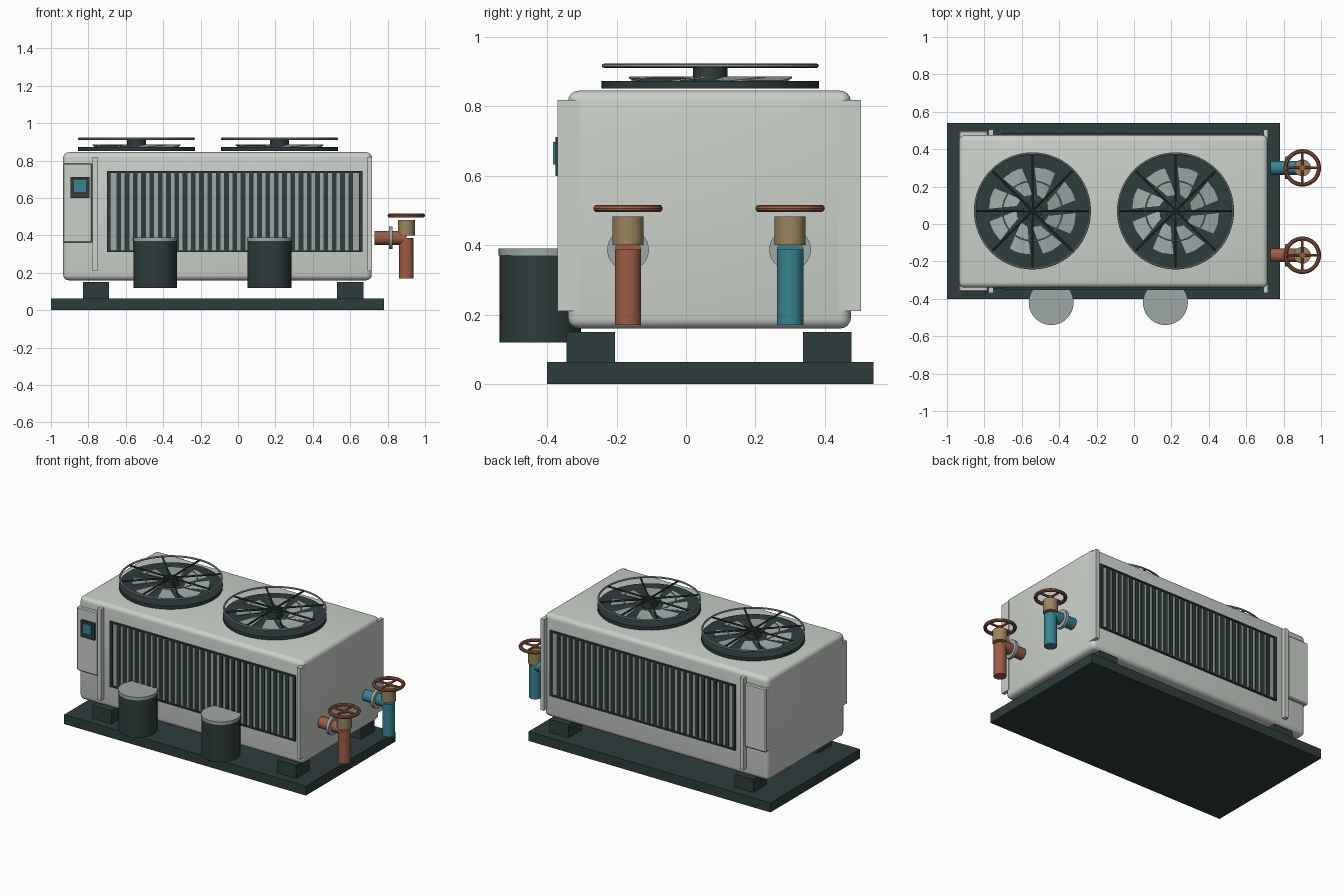
import bpy, bmesh
from math import radians, pi, cos, sin
from mathutils import Matrix, Vector

if "Cube" in bpy.data.objects:
    bpy.data.objects.remove(bpy.data.objects["Cube"])


def material(name, rgb):
    m = bpy.data.materials.new(name)
    m.use_nodes = True
    m.diffuse_color = (*rgb, 1)
    m.node_tree.nodes["Principled BSDF"].inputs["Base Color"].default_value = (*rgb, 1)
    return m


PALE = material("pale casing", (0.60, 0.635, 0.59))
DARK = material("dark green steel", (0.027, 0.047, 0.045))
GREY = material("metal grey", (0.34, 0.39, 0.39))
COPPER = material("copper", (0.34, 0.11, 0.062))
TEAL = material("teal", (0.042, 0.23, 0.28))
BRASS = material("brass", (0.33, 0.23, 0.11))


def finish(name, bm, mat, smooth=False):
    bmesh.ops.recalc_face_normals(bm, faces=bm.faces)
    mesh = bpy.data.meshes.new(name)
    bm.to_mesh(mesh)
    bm.free()
    mesh.materials.append(mat)
    ob = bpy.data.objects.new(name, mesh)
    bpy.context.collection.objects.link(ob)
    if smooth:
        bpy.ops.object.select_all(action='DESELECT')
        ob.select_set(True)
        bpy.context.view_layer.objects.active = ob
        bpy.ops.object.shade_smooth_by_angle(angle=radians(35))
    return ob


def add_box(bm, lo, hi):
    lo, hi = Vector(lo), Vector(hi)
    mat = Matrix.Translation((lo + hi) / 2) @ Matrix.Diagonal((*(hi - lo), 1))
    bmesh.ops.create_cube(bm, size=1, matrix=mat)


def box(name, lo, hi, mat, bevel=0, segments=1):
    bm = bmesh.new()
    add_box(bm, lo, hi)
    if bevel:
        bmesh.ops.bevel(bm, geom=bm.edges[:], offset=bevel, segments=segments,
                        profile=0.5, affect='EDGES')
    return finish(name, bm, mat, segments > 1)


def add_rod(bm, a, b, r, sides=32):
    a, b = Vector(a), Vector(b)
    turn = (b - a).to_track_quat('Z', 'Y').to_matrix().to_4x4()
    bmesh.ops.create_cone(bm, cap_ends=True, segments=sides, radius1=r, radius2=r,
                          depth=(b - a).length,
                          matrix=Matrix.Translation((a + b) / 2) @ turn)


def rod(name, a, b, r, mat, sides=32):
    bm = bmesh.new()
    add_rod(bm, a, b, r, sides)
    return finish(name, bm, mat, True)


def ring(name, centre, r, tube, mat, steps=48):
    bm = bmesh.new()
    sides = 10
    c = Vector(centre)
    loops = []
    for i in range(steps):
        a = 2 * pi * i / steps
        out = Vector((cos(a), sin(a), 0))
        loops.append([bm.verts.new(c + out * (r + tube * cos(2 * pi * j / sides))
                                   + Vector((0, 0, tube * sin(2 * pi * j / sides))))
                      for j in range(sides)])
    for i in range(steps):
        p, q = loops[i], loops[(i + 1) % steps]
        for j in range(sides):
            k = (j + 1) % sides
            bm.faces.new((p[j], q[j], q[k], p[k]))
    return finish(name, bm, mat, True)


MID_Y = 0.0675   # depth centre of the casing

# Base slab, feet and casing
box("base_slab", (-1, -0.40, 0), (0.78, 0.54, 0.063), DARK)
for x, xn in ((-0.76, "right"), (0.60, "left")):
    for y, yn in ((-0.275, "front"), (0.407, "back")):
        box(f"{yn}_{xn}_foot", (x - 0.07, y - 0.07, 0.06), (x + 0.07, y + 0.07, 0.15), DARK)
box("casing", (-0.935, -0.34, 0.16), (0.715, 0.475, 0.845), PALE, 0.03, 4)


# Front and back details share one layout, measured outwards from the casing wall
def wall_y(side, out):
    return MID_Y + side * (0.4075 + out)


def wall_box(name, side, x0, x1, z0, z1, inner, outer, mat, bevel=0):
    ya, yb = sorted((wall_y(side, inner), wall_y(side, outer)))
    return box(name, (x0, ya, z0), (x1, yb, z1), mat, bevel)


for side, tag in ((-1, "front"), (1, "back")):
    wall_box(f"{tag}_service_panel", side, -0.935, -0.78, 0.362, 0.785, -0.03, 0.022, PALE, 0.006)
    wall_box(f"{tag}_seam_trim", side, -0.777, -0.75, 0.21, 0.818, -0.01, 0.03, PALE)
    wall_box(f"{tag}_corner_trim", side, 0.693, 0.717, 0.21, 0.818, -0.035, 0.03, PALE)
    # Coil behind a dark frame with upright slats
    wall_box(f"{tag}_coil", side, -0.695, 0.66, 0.315, 0.74, -0.01, 0.003, GREY)
    bm = bmesh.new()
    ya, yb = sorted((wall_y(side, -0.01), wall_y(side, 0.012)))
    for x0, x1, z0, z1 in ((-0.70, -0.682, 0.31, 0.745), (0.647, 0.665, 0.31, 0.745),
                           (-0.70, 0.665, 0.31, 0.32), (-0.70, 0.665, 0.735, 0.745)):
        add_box(bm, (x0, ya, z0), (x1, yb, z1))
    finish(f"{tag}_grille_frame", bm, DARK)
    bm = bmesh.new()
    ya, yb = sorted((wall_y(side, -0.01), wall_y(side, 0.009)))
    count = 29
    for i in range(count):
        x = -0.682 + 1.329 * (i + 1) / (count + 1)
        add_box(bm, (x - 0.0125, ya, 0.315), (x + 0.0125, yb, 0.74))
    finish(f"{tag}_grille_slats", bm, DARK)

# Control display
wall_box("display_housing", -1, -0.895, -0.795, 0.60, 0.712, 0.015, 0.036, DARK)
wall_box("display_screen", -1, -0.877, -0.813, 0.632, 0.697, 0.03, 0.043, TEAL)

# Receiver tanks with grey lids
for x, tag in ((-0.443, "right"), (0.168, "left")):
    rod(f"{tag}_tank", (x, -0.42, 0.12), (x, -0.42, 0.37), 0.117, DARK, 40)
    rod(f"{tag}_tank_lid", (x, -0.42, 0.37), (x, -0.42, 0.39), 0.12, GREY, 40)


# Roof fans
def fan(tag, x, y):
    rod(f"{tag}_fan_plate", (x, y, 0.852), (x, y, 0.873), 0.313, DARK, 48)
    rod(f"{tag}_fan_hub", (x, y, 0.87), (x, y, 0.913), 0.05, DARK)
    # Swept blades rising out of the plate
    bm = bmesh.new()
    blades, cuts = 8, 4
    for b in range(blades):
        rows = []
        for i in range(cuts + 1):
            t = i / cuts
            row = []
            for r, sweep in ((0.085, 0), (0.16, 10), (0.235, 14)):
                a = radians(b * 360 / blades + sweep + 29 * t)
                for z in (0.87 + 0.012 * t, 0.874 + 0.012 * t):
                    row.append(bm.verts.new((x + r * cos(a), y + r * sin(a), z)))
            rows.append(row)
        outline = (0, 2, 4, 5, 3, 1)
        for p, q in zip(rows, rows[1:]):
            for j in range(6):
                m, n = outline[j], outline[(j + 1) % 6]
                bm.faces.new((p[m], p[n], q[n], q[m]))
        for row in (rows[0], rows[-1]):
            bm.faces.new([row[j] for j in outline])
    finish(f"{tag}_fan_blades", bm, GREY)
    # Wire guard
    ring(f"{tag}_guard_rim", (x, y, 0.917), 0.307, 0.006, GREY, 64)
    ring(f"{tag}_guard_inner_ring", (x, y, 0.917), 0.16, 0.004, GREY)
    bm = bmesh.new()
    for i in range(4):
        d = Vector((cos(i * pi / 4), sin(i * pi / 4), 0)) * 0.307
        c = Vector((x, y, 0.917))
        add_rod(bm, c - d, c + d, 0.006, 8)
    finish(f"{tag}_guard_spokes", bm, DARK, True)


fan("right", -0.543, 0.07)
fan("left", 0.222, 0.07)


# Pipe valves on the left end
def valve(tag, y, mat):
    x = 0.90
    rod(f"{tag}_inlet_pipe", (0.73, y, 0.387), (x, y, 0.387), 0.037, mat)
    rod(f"{tag}_down_pipe", (x, y, 0.17), (x, y, 0.387), 0.038, mat)
    rod(f"{tag}_flange", (0.806, y, 0.387), (0.826, y, 0.387), 0.06, GREY)
    rod(f"{tag}_valve_body", (x, y, 0.40), (x, y, 0.482), 0.045, BRASS)
    ring(f"{tag}_handwheel_rim", (x, y, 0.506), 0.089, 0.011, COPPER)
    bm = bmesh.new()
    for d in (Vector((0.089, 0, 0)), Vector((0, 0.089, 0))):
        c = Vector((x, y, 0.506))
        add_rod(bm, c - d, c + d, 0.007, 10)
    add_rod(bm, (x, y, 0.497), (x, y, 0.515), 0.016, 16)
    finish(f"{tag}_handwheel_spokes", bm, COPPER, True)


valve("hot", -0.167, COPPER)
valve("cold", 0.30, TEAL)
